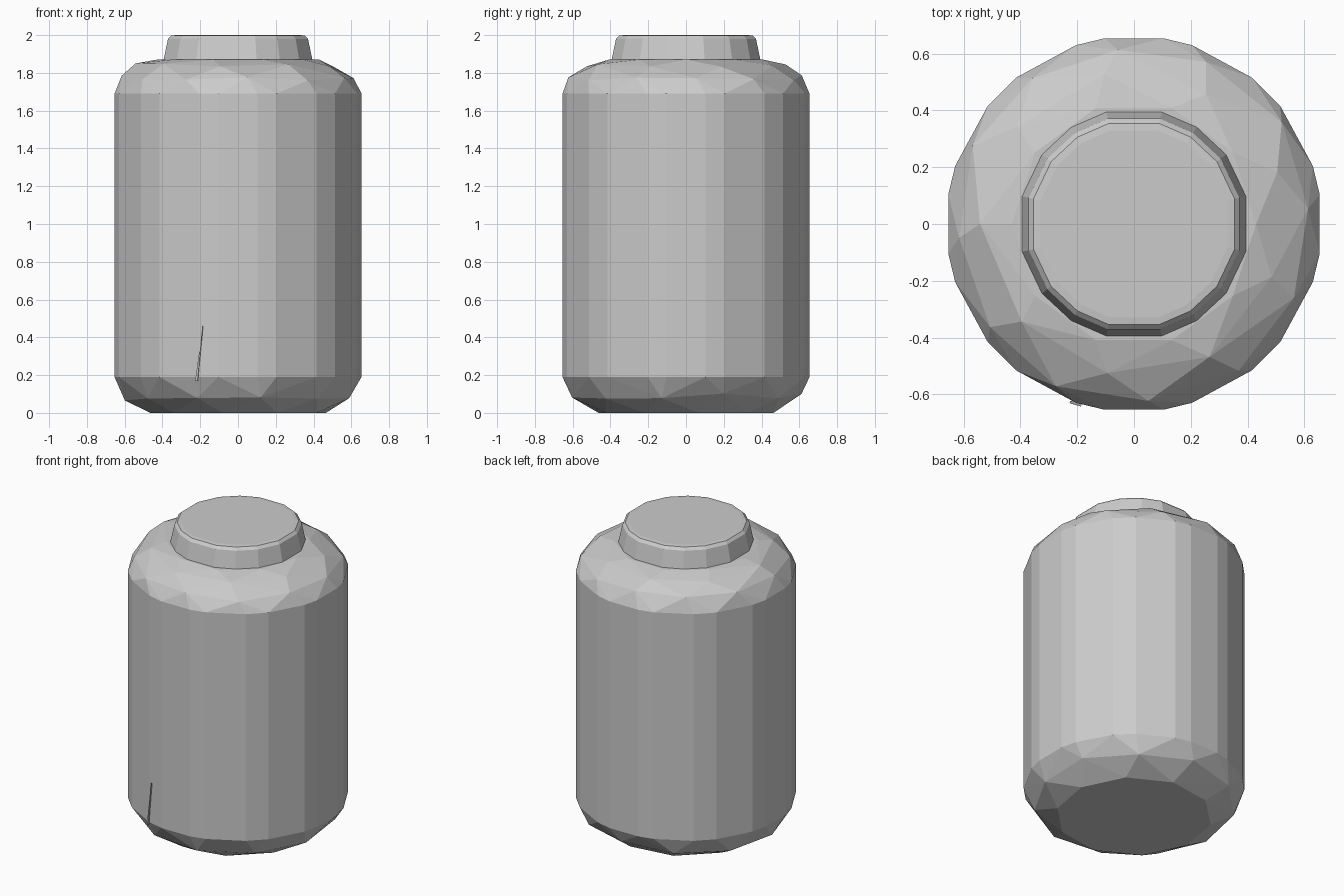
import bpy, bmesh, math, random
from mathutils import Vector

random.seed(4)
cube = bpy.data.objects.get("Cube")
if cube:
    bpy.data.objects.remove(cube, do_unlink=True)

grey = bpy.data.materials.new("plain grey")
grey.use_nodes = True
grey.diffuse_color = (0.6, 0.6, 0.6, 1)
grey.node_tree.nodes["Principled BSDF"].inputs["Base Color"].default_value = (0.6, 0.6, 0.6, 1)


def mirrored(quarter):
    """Repeat the angles of one quarter around the full turn."""
    half = quarter + [180 - a for a in quarter]
    return half + [-a for a in half]


def even(count, start):
    return [start + 360 * i / count for i in range(count)]


def ring(angles, radius, z, wobble=0.0, lift=0.0):
    points = []
    for a in angles:
        r = radius + random.uniform(-wobble, wobble)
        t = math.radians(a + random.uniform(-90, 90) * wobble)
        points.append(Vector((r * math.cos(t), r * math.sin(t), z + random.uniform(-lift, lift))))
    return points


def hull(name, points):
    """Wrap a convex faceted shell around rings of points."""
    bm = bmesh.new()
    for p in points:
        bm.verts.new(p)
    result = bmesh.ops.convex_hull(bm, input=bm.verts[:])
    loose = [v for v in result["geom_interior"] if isinstance(v, bmesh.types.BMVert)]
    bmesh.ops.delete(bm, geom=loose, context="VERTS")
    bmesh.ops.dissolve_limit(bm, angle_limit=0.01, verts=bm.verts[:], edges=bm.edges[:])
    bmesh.ops.recalc_face_normals(bm, faces=bm.faces[:])
    mesh = bpy.data.meshes.new(name)
    bm.to_mesh(mesh)
    bm.free()
    mesh.materials.append(grey)
    obj = bpy.data.objects.new(name, mesh)
    bpy.context.collection.objects.link(obj)
    return obj


# Jar body: straight wall with roughly chipped shoulder and base
wall = mirrored([9, 18, 39, 51, 72, 81])
body = (
    ring(even(10, 8), 0.47, 0)
    + ring(even(11, 20), 0.605, 0.085, 0.01, 0.02)
    + ring(wall, 0.662, 0.19)
    + ring(wall, 0.662, 1.69)
    + ring(even(12, 5), 0.625, 1.775, 0.012, 0.015)
    + ring(even(9, 20), 0.53, 1.842, 0.015, 0.01)
    + ring(even(10, 0), 0.43, 1.87)
)
hull("jar_body", body)

# Tapered lid with a softened rim
rim = mirrored([14, 37, 57, 76])
lid = hull("lid", ring(rim, 0.408, 1.86) + ring(rim, 0.382, 1.98) + ring(rim, 0.365, 1.997)
           + ring(rim, 0.34, 2.0))
lid.data.shade_flat()

# Thin sliver crease low on the front wall
inner = [Vector((-0.224, -0.622, 0.17)), Vector((-0.212, -0.626, 0.17)), Vector((-0.184, -0.634, 0.46))]
outward = Vector((-0.3, -0.95, 0)) * 0.009
hull("front_crease", inner + [p + outward for p in inner])
